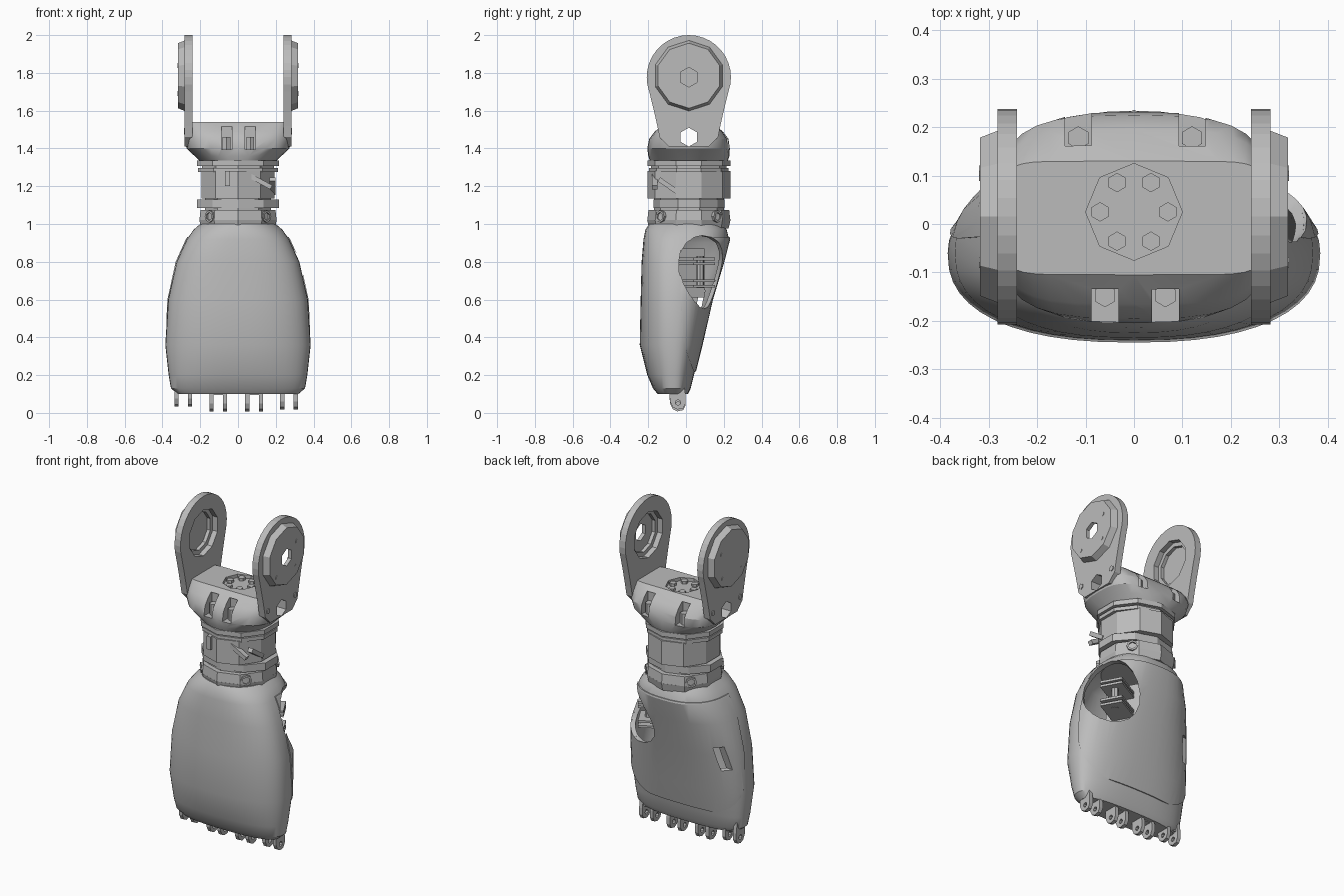
import bpy, bmesh, math
from mathutils import Matrix, Vector

if "Cube" in bpy.data.objects:
    bpy.data.objects.remove(bpy.data.objects["Cube"])

grey = bpy.data.materials.new("machine grey")
grey.use_nodes = True
grey.diffuse_color = (0.5, 0.5, 0.5, 1)
grey.node_tree.nodes["Principled BSDF"].inputs["Base Color"].default_value = (0.5, 0.5, 0.5, 1)
CY = 0.015  # depth of the wrist axis


def activate(ob):
    bpy.ops.object.select_all(action='DESELECT')
    ob.select_set(True)
    bpy.context.view_layer.objects.active = ob


def smooth(ob, degrees):
    activate(ob)
    bpy.ops.object.shade_smooth_by_angle(angle=math.radians(degrees))


def finish(bm, name):
    bmesh.ops.recalc_face_normals(bm, faces=bm.faces)
    mesh = bpy.data.meshes.new(name)
    bm.to_mesh(mesh)
    bm.free()
    ob = bpy.data.objects.new(name, mesh)
    bpy.context.collection.objects.link(ob)
    mesh.materials.append(grey)
    return ob


def loft(name, sections, n, turn=0.0):
    """Stack rounded sections: (z, half width, front y, back y, middle y, squareness)."""
    bm = bmesh.new()
    rows = []
    for z, w, yf, yb, ym, power in sections:
        row = []
        for i in range(n):
            a = math.tau * (i + turn) / n
            c, s = math.cos(a), math.sin(a)
            depth = yb - ym if s > 0 else ym - yf
            x = math.copysign(abs(c) ** (2 / power), c) * w
            y = ym + math.copysign(abs(s) ** (2 / power), s) * depth
            row.append(bm.verts.new((x, y, z)))
        rows.append(row)
    for a, b in zip(rows, rows[1:]):
        for i in range(n):
            j = (i + 1) % n
            bm.faces.new((a[i], a[j], b[j], b[i]))
    bm.faces.new(rows[0][::-1])
    bm.faces.new(rows[-1])
    return finish(bm, name)


def ring(name, width, depth, z0, z1, flare=1.0):
    w, d = width * flare, depth * flare
    return loft(name, [(z0, width, CY - depth, CY + depth, CY, 2), (z1, w, CY - d, CY + d, CY, 2)], 10, 0.5)


def cylinder(name, centre, axis, r, length, n=8, r2=None, stretch=1.0):
    rot = Vector(axis).to_track_quat('Z', 'Y').to_matrix().to_4x4()
    m = Matrix.Translation(centre) @ rot @ Matrix.Diagonal((1, stretch, 1, 1))
    bm = bmesh.new()
    bmesh.ops.create_cone(bm, cap_ends=True, segments=n, radius1=r,
                          radius2=r if r2 is None else r2, depth=length, matrix=m)
    return finish(bm, name)


def box(name, centre, size, tilt=0.0, axis='X'):
    bm = bmesh.new()
    m = Matrix.Translation(centre) @ Matrix.Rotation(tilt, 4, axis) @ Matrix.Diagonal((*size, 1))
    bmesh.ops.create_cube(bm, size=1, matrix=m)
    return finish(bm, name)


def plate(name, points, x, thick):
    """Side-view (y, z) outline extruded along x."""
    bm = bmesh.new()
    face = bm.faces.new([bm.verts.new((x, y, z)) for y, z in points])
    out = bmesh.ops.extrude_face_region(bm, geom=[face])["geom"]
    bmesh.ops.translate(bm, vec=(thick, 0, 0), verts=[v for v in out if isinstance(v, bmesh.types.BMVert)])
    return finish(bm, name)


def cut(ob, *cutters, operation='DIFFERENCE'):
    activate(ob)
    for c in cutters:
        c.hide_render = True
        mod = ob.modifiers.new("cut", 'BOOLEAN')
        mod.operation, mod.solver, mod.object = operation, 'EXACT', c
        bpy.ops.object.modifier_apply(modifier=mod.name)
        bpy.data.objects.remove(c)


# Hollow palm with a thin back cover
palm_sections = [
    (.10, .32, -.15, .01, -.06, 2.6), (.13, .355, -.175, .025, -.06, 2.6), (.2, .367, -.205, .042, -.06, 2.5),
    (.36, .385, -.245, .082, -.06, 2.4), (.6, .37, -.24, .137, -.06, 2.4), (.8, .325, -.235, .197, -.05, 2.5),
    (.92, .27, -.225, .228, -.03, 2.5), (.97, .235, -.215, .215, 0, 2.4), (1.0, .2, -.195, .195, CY, 2.2)]


def palm_body(name, grow=0.0, squash=1.0):
    return loft(name, [(.55 + (z - .55) * squash, w + grow, yf - grow, yb + grow, ym, p)
                       for z, w, yf, yb, ym, p in palm_sections], 48)


def thumb_opening():
    return cylinder("thumb_opening_cutter", (.3, .13, .745), (1, .75, 0), .155, .4, 20, stretch=1.25)


def side_slot():
    return box("side_slot_cutter", (-.32, .075, .58), (.2, .035, .15), -.25)


palm = palm_body("palm_shell")
cut(palm, palm_body("cavity_cutter", -.02, .95), thumb_opening(), side_slot())
smooth(palm, 28)
cover = palm_body("back_cover", .006)
cover_outline = [(-.025, .93), (-.03, .65), (-.02, .42), (.0, .33), (.04, .22), (.4, .22), (.4, .93)]
cut(cover, plate("cover_outline", cover_outline, -.5, 1), operation='INTERSECT')
cut(cover, palm_body("cover_inside_cutter", -.006), thumb_opening(), side_slot())
smooth(cover, 28)

# Thumb mount inside the opening
for z in (.67, .70, .79, .815):
    box("thumb_bracket", (.15, .045, z), (.22, .13, .014), .5, 'Z')
cylinder("thumb_pin", (.2, .075, .745), (0, 0, 1), .02, .17)
box("thumb_mount", (.07, 0, .74), (.04, .2, .26), .5, 'Z')

# Finger hinge lugs in four pairs
for middle, drop in ((-.29, .025), (-.105, 0), (.085, 0), (.27, .01)):
    for side in (-1, 1):
        x = middle + side * .036
        outline = [(-.09, .14), (-.085, .05), (-.07, .02), (-.045, .008), (-.015, .015),
                   (-.002, .04), (-.002, .08), (-.01, .14)]
        lug = plate("finger_lug", [(y, z + drop) for y, z in outline], x - .011, .022)
        cut(lug, cylinder("pin_hole_cutter", (x, -.042, .045 + drop), (1, 0, 0), .014, .1))
    box("finger_seat", (middle, -.05, .11 + drop / 2), (.06, .07, .03))

# Wrist stack
ring("wrist_flange", .205, .21, .975, 1.02, 1.05)
ring("wrist_lower_collar", .215, .22, 1.02, 1.075, .97)
ring("wrist_neck", .185, .185, 1.07, 1.14)
ring("wrist_lower_ring", .228, .188, 1.085, 1.13)
ring("wrist_motor", .203, .22, 1.135, 1.28)
ring("wrist_motor_cap", .222, .21, 1.275, 1.297)
ring("wrist_spacer", .2, .2, 1.295, 1.31)
ring("wrist_upper_collar", .228, .22, 1.307, 1.335)
for a in range(4):
    t = math.pi * (.25 + a / 2)
    d = Vector((math.cos(t), math.sin(t), 0))
    screw = cylinder("collar_screw", d * .205 + Vector((0, CY, 1.04)), d, .032, .025)
    cut(screw, cylinder("socket_cutter", d * .222 + Vector((0, CY, 1.04)), d, .022, .03, 6))
box("motor_rib", (-.055, -.19, 1.24), (.025, .03, .08))
box("motor_strap", (.11, -.165, 1.23), (.15, .03, .025), .5, 'Y')
box("motor_side_strap", (.183, -.09, 1.2), (.03, .13, .025), -.6, 'X')

# Fork base, flaring from the wrist out to the arms
base = loft("fork_base", [(1.33, .2, -.19, .22, CY, 2.1), (1.36, .23, -.2, .23, CY, 2.4),
                          (1.4, .272, -.205, .232, CY, 3), (1.45, .284, -.195, .225, CY, 3.4),
                          (1.49, .278, -.165, .195, CY, 4), (1.54, .265, -.105, .13, CY, 8)], 32)
tunnel = lambda: cylinder("tunnel_cutter", (0, CY, 1.46), (1, 0, 0), .05, 1, 6)
slots = [(-.06, -1), (.065, -1), (-.115, 1), (.12, 1)]
cut(base, tunnel(), cylinder("recess_cutter", (0, .025, 1.54), (0, 0, 1), .1, .04, 8),
    *[box("slot_cutter", (x, CY + s * .2, 1.455), (.055, .12, .12)) for x, s in slots])
smooth(base, 30)
for x, s in slots:
    cylinder("slot_bolt", (x, CY + s * .163, 1.425), (0, 0, 1), .024, .07, 6)
for k in range(6):
    t = math.tau * k / 6
    cylinder("recess_bolt", (.07 * math.cos(t), .025 + .07 * math.sin(t), 1.525), (0, 0, 1), .02, .022, 6)

# Fork arms, each with a hub disc
head = [(CY + .223 * math.cos(math.radians(a)), 1.777 + .223 * math.sin(math.radians(a)))
        for a in range(-20, 201, 10)]
arm_outline = head + [(-.17, 1.6), (-.152, 1.52), (-.14, 1.46), (-.09, 1.41), (.12, 1.41), (.17, 1.46), (.182, 1.52), (.2, 1.6)]
for side, label in ((1, "left"), (-1, "right")):
    x = side * .262
    arm = plate("fork_arm_" + label, arm_outline, x - .02, .04)
    hub = cylinder("hub_disc_" + label, (side * .296, CY, 1.785), (side, 0, 0), .19, .044, 10, .172)
    cut(arm, tunnel(), cylinder("arm_recess_cutter", (x, CY, 1.777), (1, 0, 0), .14, .2, 10))
    cut(hub, cylinder("hub_recess_cutter", (side * .27, CY, 1.777), (1, 0, 0), .115, .05, 10))
    if side > 0:
        cut(hub, cylinder("shaft_hole_cutter", (.3, CY, 1.777), (1, 0, 0), .052, .3, 6))
    for y, z in ((-.08, 1.69), (.11, 1.84), (.1, 1.69)):
        cylinder("hub_screw", (side * .315, y, z), (1, 0, 0), .013, .01, 6)
    for y, z in ((-.115, 1.49), (.145, 1.49)):
        cylinder("arm_screw", (side * .282, y, z), (1, 0, 0), .017, .01, 6)
